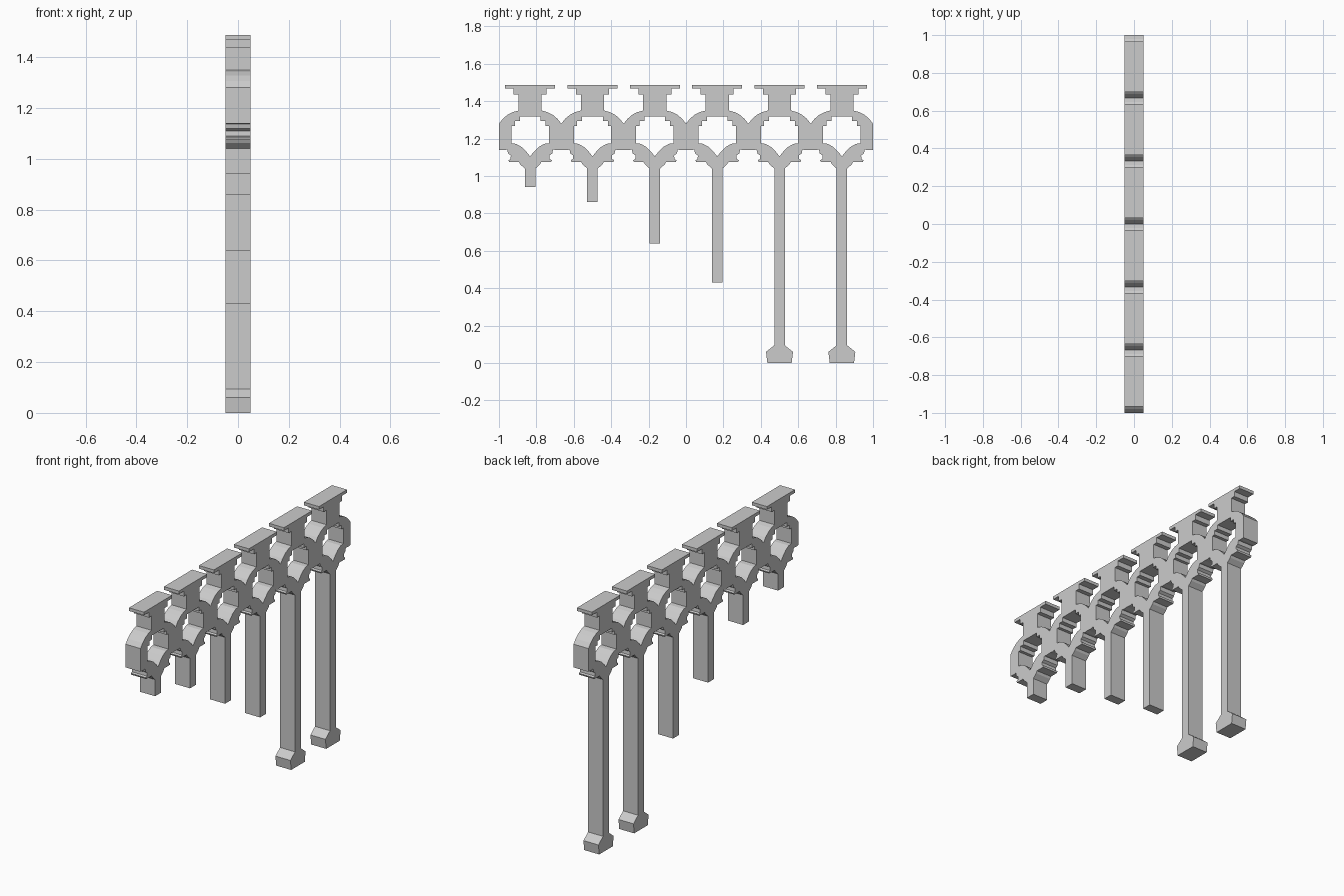
import bpy, bmesh

if "Cube" in bpy.data.objects:
    bpy.data.objects.remove(bpy.data.objects["Cube"])

PITCH = 1 / 3
DROPS = [0.94, 0.86, 0.64, 0.43, None, None]   # stem ends; None = full length with foot

# Half outline (offset from bay centre, z): stepped capital and ring shoulder
CAPITAL = [(0, 1.487), (0.134, 1.487), (0.134, 1.468), (0.088, 1.468),
           (0.088, 1.437), (0.062, 1.437), (0.062, 1.35)]
SHOULDER = [(0.092, 1.342), (0.12, 1.328), (0.146, 1.306), (PITCH / 2, 1.28)]
# Ring underside with the scalloped ear
UNDERSIDE = [(PITCH / 2, 1.14), (0.14, 1.138), (0.123, 1.142), (0.118, 1.12),
             (0.103, 1.11), (0.105, 1.09), (0.116, 1.085), (0.112, 1.075),
             (0.06, 1.075), (0.053, 1.062), (0.028, 1.04)]
# Foot of the long stems
FOOT = [(0.028, 0.095), (0.072, 0.06), (0.065, 0), (0, 0)]
# Opening: convex lower lobes, then stepped top
OPENING = [(0, 1.105), (0.02, 1.13), (0.045, 1.155), (0.075, 1.172), (0.1, 1.175),
           (0.1, 1.268), (0.082, 1.268), (0.082, 1.293), (0.055, 1.293),
           (0.055, 1.318), (0, 1.318)]


def add_half_bay(bm, centre, side, drop):
    end = FOOT if drop is None else [(0.028, drop), (0, drop)]
    pts = CAPITAL + SHOULDER + UNDERSIDE + end + OPENING
    if side < 0:
        pts = pts[::-1]
    bm.faces.new([bm.verts.new((0, centre + side * y, z)) for y, z in pts])


# All bays welded into one flat silhouette
bm = bmesh.new()
for i, drop in enumerate(DROPS):
    for side in (1, -1):
        add_half_bay(bm, (i - 2.5) * PITCH, side, drop)
bmesh.ops.remove_doubles(bm, verts=bm.verts, dist=1e-4)
bmesh.ops.recalc_face_normals(bm, faces=bm.faces)
mesh = bpy.data.meshes.new("arcade_railing")
bm.to_mesh(mesh)
bm.free()
railing = bpy.data.objects.new("arcade_railing", mesh)
bpy.context.collection.objects.link(railing)

# Thickness of the slab
slab = railing.modifiers.new("thickness", 'SOLIDIFY')
slab.thickness = 0.1
slab.offset = 0
